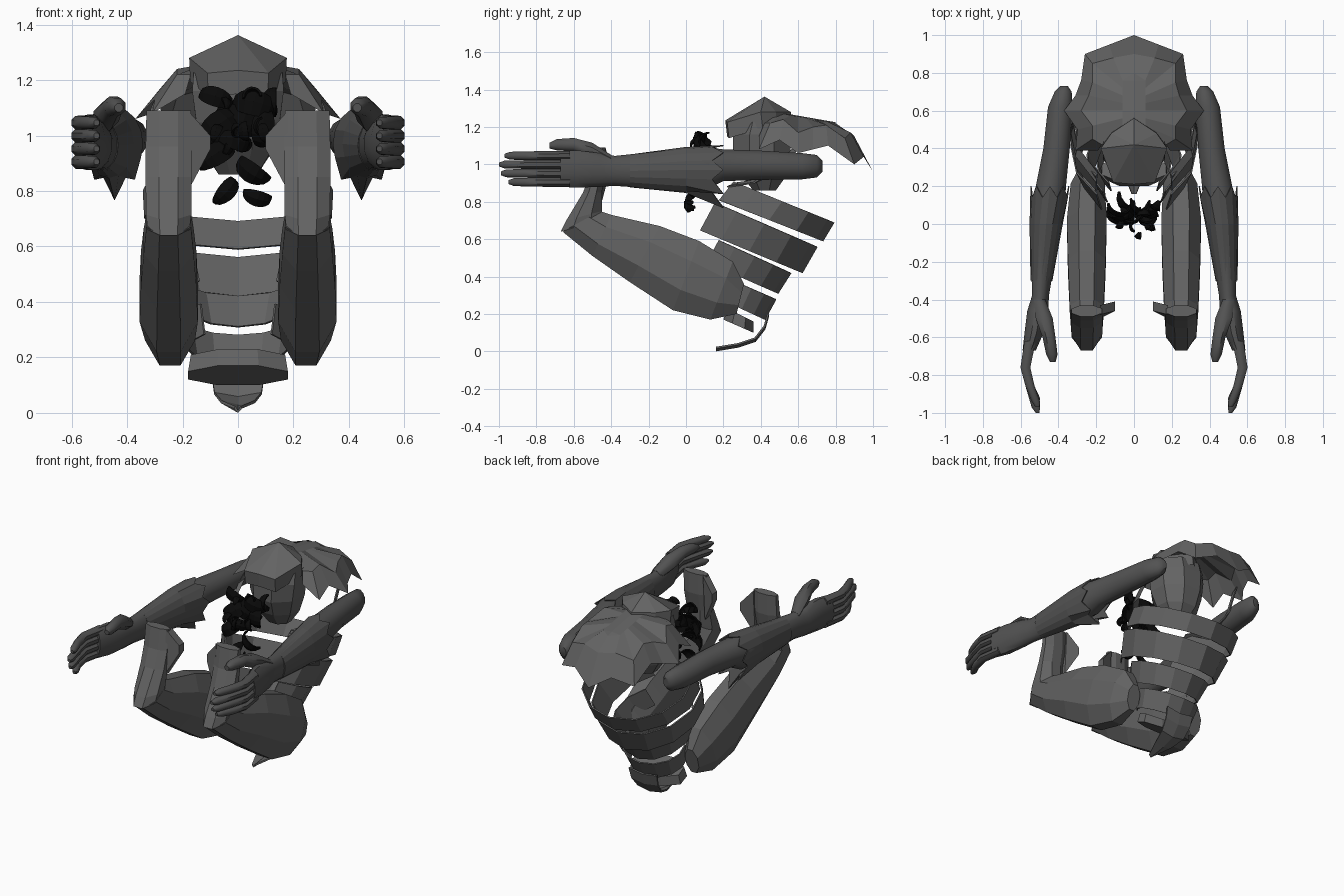
import bpy, bmesh, random
from math import sin, cos, pi, radians
from mathutils import Vector, Euler

cube = bpy.data.objects.get("Cube")
if cube:
    bpy.data.objects.remove(cube, do_unlink=True)


def material(name, value):
    mat = bpy.data.materials.new(name)
    mat.use_nodes = True
    color = (value, value, value, 1)
    mat.diffuse_color = color
    bsdf = mat.node_tree.nodes["Principled BSDF"]
    bsdf.inputs["Base Color"].default_value = color
    bsdf.inputs["Roughness"].default_value = 0.8
    return mat


PLATE = material("plate grey", 0.125)
SKIN = material("arm grey", 0.085)
BLACK = material("black", 0.003)


def make(name, verts, faces, mat, mirror=False, smooth=False, thick=0, fix=True):
    mesh = bpy.data.meshes.new(name)
    mesh.from_pydata([tuple(v) for v in verts], [], faces)
    bm = bmesh.new()
    bm.from_mesh(mesh)
    if fix:
        bmesh.ops.recalc_face_normals(bm, faces=bm.faces)
    bm.to_mesh(mesh)
    bm.free()
    mesh.materials.append(mat)
    obj = bpy.data.objects.new(name, mesh)
    bpy.context.collection.objects.link(obj)
    if thick:
        solid = obj.modifiers.new("thickness", 'SOLIDIFY')
        solid.thickness, solid.offset = thick, 0
    if mirror:
        obj.modifiers.new("mirror", 'MIRROR').use_clip = True
    if smooth:
        bpy.ops.object.select_all(action='DESELECT')
        obj.select_set(True)
        bpy.context.view_layer.objects.active = obj
        bpy.ops.object.shade_smooth_by_angle(angle=radians(45))
    return obj


def skin_rows(rows, closed=True):
    """Quads between consecutive rows of equal length."""
    n = len(rows[0])
    last = n if closed else n - 1
    return [(r * n + k, r * n + (k + 1) % n, (r + 1) * n + (k + 1) % n, (r + 1) * n + k)
            for r in range(len(rows) - 1) for k in range(last)]


def loft(name, rings, mat, sides=8, caps=True, **options):
    """Each ring runs from a low point (y, z) to a high point (y, z), with centre x and half width."""
    rows = []
    for y0, z0, y1, z1, x, half in rings:
        row = []
        for k in range(sides):
            a = 2 * pi * (k + 0.5) / sides
            grow = 1 / cos(pi / sides)
            t = 0.5 + 0.5 * sin(a) * grow
            row.append((x + half * cos(a) * grow, y0 + (y1 - y0) * t, z0 + (z1 - z0) * t))
        rows.append(row)
    faces = skin_rows(rows)
    if caps:
        total = len(rows) * sides
        faces += [tuple(range(sides)), tuple(range(total - sides, total))]
    return make(name, sum(rows, []), faces, mat, **options)


def tube(name, path, mat, sides=12, **options):
    """Limb running along y: (x, y, z, half width, half height)."""
    return loft(name, [(y, z - h, y, z + h, x, w) for x, y, z, w, h in path], mat, sides,
                smooth=True, mirror=True, **options)


# Arms with palms
tube("arm", [
    (.37, .73, .99, .02, .03), (.375, .70, .99, .045, .06), (.39, .62, .99, .065, .07),
    (.41, .4, .995, .07, .078), (.44, .2, .995, .08, .085), (.455, .12, .98, .09, .11),
    (.475, -.1, .97, .07, .105), (.495, -.38, .965, .045, .08), (.51, -.46, .97, .055, .09),
    (.53, -.58, .975, .05, .1), (.555, -.67, .975, .035, .095)], SKIN)

# Fingers, curled slightly inwards, and thumb
for i, tip in enumerate((-.95, -.99, -1.0, -.97)):
    z = .905 + .047 * i
    tube("finger_%d" % (i + 1), [
        (.55, -.62, z, .03, .026), (.575, -.76, z, .026, .025), (.55, -.86, z, .024, .023),
        (.52, tip + .03, z, .022, .021), (.51, tip, z, .01, .01)], SKIN, sides=8)
tube("thumb", [
    (.5, -.4, 1.02, .03, .03), (.475, -.5, 1.07, .045, .045), (.45, -.6, 1.105, .034, .036),
    (.435, -.69, 1.105, .03, .03), (.43, -.73, 1.1, .015, .015)], SKIN, sides=8)

# Ragged forearm cuffs, with the points hanging on the lower side
n = 16
rows = [[], [], []]
for k in range(n):
    a = 2 * pi * k / n
    drop = max(0, -sin(a))
    reach = 1 + (.55 * drop if k % 2 == 0 else 0)
    rows[0].append((.49 + .055 * cos(a), -.3, .965 + .085 * sin(a)))
    rows[1].append((.465 + .085 * cos(a), 0, .97 + .12 * sin(a)))
    rows[2].append((.445 + .1 * cos(a), .14 + .06 * (k % 2 == 0), .97 + .13 * sin(a) * reach))
make("forearm_cuff", sum(rows, []), skin_rows(rows), SKIN, mirror=True, thick=.006)

# Thighs and shins
loft("thigh", [
    (.27, .2, .31, .36, .245, .045), (.13, .17, .25, .48, .245, .09),
    (-.07, .22, .07, .59, .25, .105), (-.3, .37, -.14, .67, .25, .1),
    (-.5, .51, -.4, .73, .25, .09), (-.66, .64, -.46, .75, .25, .08)], PLATE, mirror=True)
loft("shin", [
    (-.67, .64, -.44, .71, .25, .075), (-.64, .7, -.45, .75, .25, .082),
    (-.55, .85, -.45, .85, .25, .083), (-.51, .96, -.43, .96, .25, .083),
    (-.49, 1.09, -.43, 1.09, .25, .08)], PLATE, mirror=True)
flare = [(.18, -.5, .8), (.18, -.48, 1.09), (.1, -.46, 1.0), (.1, -.46, .95)]
make("shin_flare", flare + [(x, y + .05, z) for x, y, z in flare],
     [(0, 1, 2, 3), (4, 5, 6, 7)] + [(k, (k + 1) % 4, (k + 1) % 4 + 4, k + 4) for k in range(4)],
     PLATE, mirror=True)


def band(name, top, bottom, width_top, width_bottom, gap):
    """Curved strap, open at the front; edges are given as front and back (y, z)."""
    rows = []
    for (y0, z0, y1, z1), width in ((top, width_top), (bottom, width_bottom)):
        row = []
        for k in range(11):
            a = gap + (2 * pi - 2 * gap) * k / 10
            t = (1 - cos(a)) / 2
            row.append((width * sin(a), y0 + (y1 - y0) * t, z0 + (z1 - z0) * t))
        rows.append(row)
    return make(name, sum(rows, []), skin_rows(rows, False), PLATE, thick=.008)


# Torso bands, from chest to hips
band("chest_band", (.2, .93, .79, .69), (.12, .83, .73, .59), .34, .335, radians(36))
band("rib_band", (.1, .82, .7, .56), (.02, .67, .62, .42), .335, .29, radians(36))
band("waist_band", (.12, .62, .56, .42), (.06, .5, .49, .31), .25, .21, radians(42))
band("hip_band", (.18, .41, .48, .28), (.14, .3, .42, .17), .2, .18, radians(42))
loft("pelvis", [(.22, .23, .36, .16, 0, .17), (.2, .17, .36, .1, 0, .18)], PLATE)

# Tapered tail guard curling forwards under the pelvis
path = [(.44, .19, .1), (.42, .12, .095), (.37, .055, .085), (.28, .025, .06), (.16, .005, .012)]
rows = [[(-w, y, z + .015), (0, y, z), (w, y, z + .015)] for y, z, w in path]
make("tail_guard", sum(rows, []), skin_rows(rows, False), PLATE, thick=.01)

# Head and jaw
loft("head", [
    (.36, .86, .48, .86, 0, .07), (.29, .95, .53, .93, 0, .12),
    (.25, 1.05, .56, 1.04, 0, .15), (.25, 1.16, .56, 1.16, 0, .165),
    (.28, 1.22, .54, 1.24, 0, .16)], PLATE)

# Peaked brow with a short skirt
rim = [(0, .21, 1.235), (.11, .22, 1.225), (.176, .4, 1.28), (.12, .48, 1.28), (0, .56, 1.28)]
skirt = [(x * .98, y + .01, z - .085) for x, y, z in rim]
make("brow_peak", rim + skirt + [(0, .42, 1.362)],
     [(k, k + 1, 10) for k in range(4)] + skin_rows([rim, skirt], False), PLATE, mirror=True)

# Cape with a jagged hem: hem, fold and crown rows from the back round to the front
hem = [(0, 1.0, .96), (.13, .95, 1.04), (.26, .9, 1.0), (.28, .76, 1.1), (.31, .68, 1.08),
       (.37, .6, 1.06), (.3, .5, 1.13), (.31, .39, 1.08), (.19, .39, 1.15)]
fold = [(0, .9, 1.15), (.11, .88, 1.17), (.22, .85, 1.14), (.22, .75, 1.21), (.24, .68, 1.2),
        (.28, .6, 1.17), (.22, .52, 1.24), (.22, .45, 1.22), (.17, .42, 1.22)]
crown = [(0 if k == 0 else .06, .8 - .04 * k, 1.22 + .007 * k) for k in range(9)]
spine = [(0, y, z + .005) for x, y, z in crown]
rows = [hem, fold, crown, spine]
make("cape", sum(rows, []), skin_rows(rows, False), PLATE, mirror=True)

# Thin straps from the cape down to the chest band
path = [(.31, .58, 1.1), (.335, .48, .98), (.31, .36, .9), (.2, .22, .88)]
rows = [[(x, y, z), (x - .01, y + .05, z + .02)] for x, y, z in path]
make("shoulder_strap", sum(rows, []), skin_rows(rows, False), PLATE, mirror=True, thick=.008)

# Cluster of black curved shards in front of the chest
random.seed(4)


def shard(name, centre, size, turn):
    rows = []
    for i in range(9):
        t = i / 8
        arc = radians(-95 + 190 * t)
        width = .62 * sin(pi * (.06 + .88 * t))
        row = []
        for j in (-1, 0, 1):
            b = width * j
            p = Vector((sin(arc) * cos(b), -cos(arc) * cos(b), sin(b))) * size
            p.rotate(turn)
            row.append(p + Vector(centre))
        rows.append(row)
    make(name, sum(rows, []), skin_rows(rows, False), BLACK, thick=.008)


large = [(-.08, .1, 1.13, .06), (.06, .12, 1.1, .08), (-.07, .1, 1.02, .085), (.09, .1, 1.03, .07),
         (0, .14, 1.04, .09), (-.08, .07, .92, .07), (.06, .07, .88, .065), (-.05, .05, .8, .055),
         (.07, .04, .785, .05), (.13, .12, 1.12, .05), (-.02, .06, .98, .06)]
for i, (x, y, z, size) in enumerate(large):
    turn = Euler((random.uniform(-.4, .4), random.uniform(0, pi), random.uniform(-.5, .5)))
    shard("large_shard_%d" % (i + 1), (x, y, z), size, turn)
for i in range(9):
    spot = (random.uniform(-.13, .13), random.uniform(-.08, .06), random.uniform(.95, 1.15))
    turn = Euler([random.uniform(0, pi) for axis in range(3)])
    shard("small_shard_%d" % (i + 1), spot, .032, turn)
